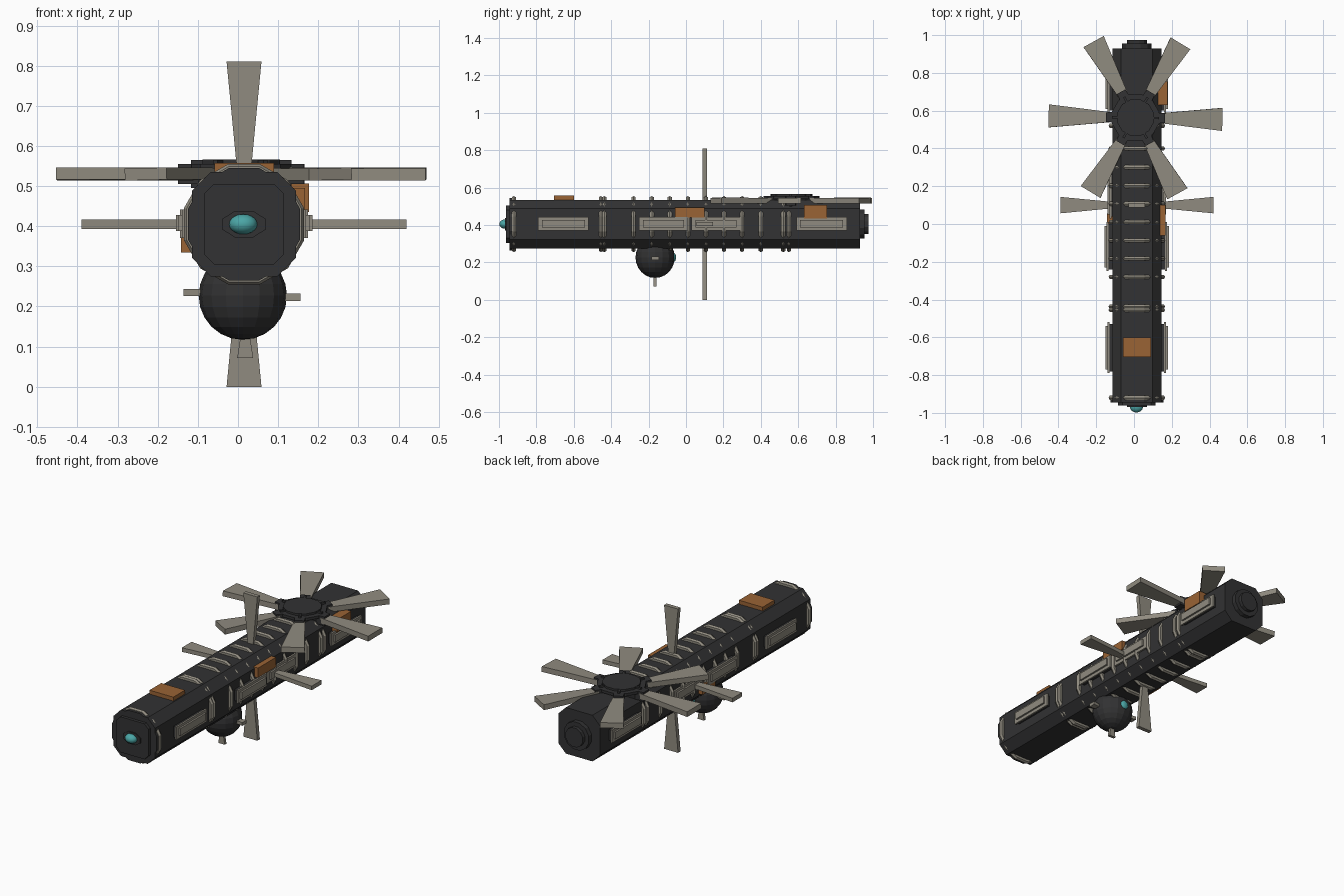
import bpy, bmesh, math
from mathutils import Matrix, Vector

if "Cube" in bpy.data.objects:
    bpy.data.objects.remove(bpy.data.objects["Cube"])

CX, CZ = 0.015, 0.405   # hull axis


def material(name, rgb):
    m = bpy.data.materials.new(name)
    m.diffuse_color = (*rgb, 1)
    m.use_nodes = True
    m.node_tree.nodes["Principled BSDF"].inputs["Base Color"].default_value = m.diffuse_color
    return m


DARK = material("charcoal hull", (0.032, 0.032, 0.033))
GREY = material("warm grey metal", (0.28, 0.26, 0.215))
ORANGE = material("orange panel", (0.32, 0.125, 0.035))
TEAL = material("teal glass", (0.07, 0.38, 0.38))


def finish(name, bm, mat, matrix=None):
    if matrix is not None:
        bm.transform(matrix)
    bmesh.ops.recalc_face_normals(bm, faces=bm.faces)
    me = bpy.data.meshes.new(name)
    bm.to_mesh(me)
    bm.free()
    me.materials.append(mat)
    ob = bpy.data.objects.new(name, me)
    bpy.context.collection.objects.link(ob)
    return ob


def prism(name, pts, lo, hi, mat, matrix=None):
    """Extrude a 2D outline from lo to hi along local z."""
    bm = bmesh.new()
    f = bm.faces.new([bm.verts.new((x, y, lo)) for x, y in pts])
    g = bmesh.ops.extrude_face_region(bm, geom=[f])
    bmesh.ops.translate(bm, vec=(0, 0, hi - lo),
                        verts=[v for v in g["geom"] if isinstance(v, bmesh.types.BMVert)])
    return finish(name, bm, mat, matrix)


def box(name, x, y, z, mat):
    return prism(name, [(x[0], y[0]), (x[1], y[0]), (x[1], y[1]), (x[0], y[1])], *z, mat)


def ball(name, loc, size, mat, seg=16, rings=10):
    bm = bmesh.new()
    bmesh.ops.create_uvsphere(bm, u_segments=seg, v_segments=rings, radius=1)
    return finish(name, bm, mat, Matrix.LocRotScale(Vector(loc), None, Vector(size)))


def octagon(h, c):
    k = h - c
    return [(h, -k), (h, k), (k, h), (-k, h), (-h, k), (-h, -k), (-k, -h), (k, -h)]


def circle(r, n):
    return [(r * math.cos((i + .5) * math.tau / n), r * math.sin((i + .5) * math.tau / n))
            for i in range(n)]


# local z runs along world y, centred on the hull axis
AXIS = Matrix.Translation((CX, 0, CZ)) @ Matrix(
    ((1, 0, 0, 0), (0, 0, 1, 0), (0, 1, 0, 0), (0, 0, 0, 1)))

# hull, nose plate and tail cap
prism("hull", octagon(0.13, 0.047), -0.945, 0.93, DARK, AXIS)
prism("nose_collar", circle(0.145, 12), -0.945, -0.91, DARK, AXIS)
prism("nose_plate", octagon(0.1, 0.025), -0.962, -0.94, DARK, AXIS)
prism("nose_lens_mount", [(x * 1.6, y) for x, y in circle(0.036, 8)], -0.968, -0.96, DARK, AXIS)
ball("nose_lens", (0.013, -0.968, CZ), (0.035, 0.03, 0.025), TEAL)
prism("tail_cap", circle(0.08, 12), 0.925, 0.955, DARK, AXIS)
prism("tail_plug", circle(0.055, 12), 0.95, 0.975, DARK, AXIS)


# hoop rings round the hull
def hoop(name, y, major, minor, n=12, m=6):
    bm = bmesh.new()
    rows = []
    for i in range(n):
        a = (i + .5) * math.tau / n
        rows.append([bm.verts.new(((major + minor * math.cos(b)) * math.cos(a),
                                   (major + minor * math.cos(b)) * math.sin(a),
                                   y + minor * math.sin(b)))
                     for b in (j * math.tau / m for j in range(m))])
    for i in range(n):
        for j in range(m):
            p, q, k = rows[i], rows[(i + 1) % n], (j + 1) % m
            bm.faces.new((p[j], q[j], q[k], p[k]))
    finish(name, bm, GREY, AXIS)


for i, y in enumerate((-0.92, -0.455, -0.437, -0.28, -0.183, -0.087, 0.01,
                       0.107, 0.203, 0.3, 0.4, 0.52, 0.55)):
    hoop(f"hoop_{i}", y, 0.142, 0.013)


# tapered flat blade: local x is length, local y is width
def blade(name, r0, r1, w0, w1, thick, mat, matrix):
    return prism(name, [(r0, -w0 / 2), (r1, -w1 / 2), (r1, w1 / 2), (r0, w0 / 2)],
                 -thick / 2, thick / 2, mat, matrix)


# four fins in a cross around the middle
RX = Matrix.Rotation(math.pi / 2, 4, 'X')
RY = Matrix.Rotation
FIN = Matrix.Translation((CX, 0.1, CZ))
for i in range(4):
    turn = RY(-i * math.pi / 2, 4, 'Y')
    flat = RX if i % 2 else Matrix()
    blade(f"fin_{i}", 0.12, 0.405, 0.032, 0.087, 0.023, GREY, FIN @ turn @ flat)

# rotor: hub discs, clamps and six blades on the roof near the tail
ROT = Matrix.Translation((0.008, 0.563, 0))
prism("rotor_base", circle(0.11, 12), 0.50, 0.54, DARK, ROT)
prism("rotor_hub", circle(0.128, 12), 0.54, 0.555, DARK, ROT)
prism("rotor_cap", circle(0.10, 12), 0.55, 0.566, DARK, ROT)
for i in range(6):
    arm = ROT @ Matrix.Rotation(i * math.pi / 3 - 0.02, 4, 'Z') @ Matrix.Translation((0, 0, 0.53))
    blade(f"rotor_blade_{i}", 0.12, 0.46, 0.05, 0.122, 0.03, GREY,
          arm @ Matrix.Rotation(0.02, 4, 'X'))
    blade(f"rotor_clamp_{i}", 0.09, 0.157, 0.06, 0.05, 0.05, DARK, arm)
    blade(f"rotor_rib_{i}", 0.04, 0.125, 0.012, 0.012, 0.07, DARK, arm)

# side pods: dark mount, grey tray and raised rail, mirrored left and right
for s, side in ((-1, "left"), (1, "right")):
    def span(a, b):
        return sorted((CX + s * a, CX + s * b))
    for i, (y0, y1, out) in enumerate(((-0.79, -0.52, 0.165), (-0.25, 0.01, 0.17),
                                       (0.03, 0.29, 0.155), (0.59, 0.86, 0.165))):
        box(f"{side}_mount_{i}", span(0.11, out - 0.018), (y0 + .01, y1 - .01), (0.375, 0.437), DARK)
        box(f"{side}_tray_{i}", span(out - 0.02, out - 0.01), (y0, y1), (0.37, 0.442), GREY)
        box(f"{side}_rail_{i}", span(out - 0.011, out), (y0 + .02, y1 - .02), (0.388, 0.428), GREY)

# orange access panels
for name, x, y, z in (("roof_panel", (-0.058, 0.09), (-0.705, -0.6), (0.52, 0.557)),
                      ("right_mid_panel", (0.12, 0.167), (-0.06, 0.1), (0.44, 0.495)),
                      ("right_rear_panel", (0.12, 0.177), (0.63, 0.755), (0.435, 0.507)),
                      ("left_low_panel", (-0.142, -0.09), (-0.06, 0.055), (0.335, 0.388))):
    box(name, x, y, z, ORANGE)

# belly pod with rear lens and three small fins
POD = Vector((0.012, -0.165, 0.227))
ball("belly_pod", POD, (0.11, 0.105, 0.11), DARK, 16, 12)
ball("belly_lens", POD + Vector((0, 0.1, 0.0)), (0.024, 0.012, 0.024), TEAL, 12, 8)
PM = Matrix.Translation(POD)
blade("belly_fin_right", 0.09, 0.144, 0.025, 0.04, 0.018, GREY, PM @ Matrix.Translation((0, 0, -.004)))
blade("belly_fin_left", 0.09, 0.148, 0.025, 0.04, 0.018, GREY,
      PM @ Matrix.Translation((0, 0, 0.008)) @ Matrix.Rotation(math.pi, 4, 'Z'))
blade("belly_fin_bottom", 0.09, 0.155, 0.02, 0.04, 0.016, GREY,
      PM @ Matrix.Translation((0.006, 0, 0)) @ Matrix.Rotation(math.pi / 2, 4, 'Y') @ RX)

# rounded parts shade smooth, hard edges stay crisp
bpy.ops.object.select_all(action='DESELECT')
for ob in bpy.data.objects:
    if "lens" in ob.name and "mount" not in ob.name:
        ob.select_set(True)
        bpy.context.view_layer.objects.active = ob
bpy.ops.object.shade_smooth_by_angle(angle=math.radians(40))
